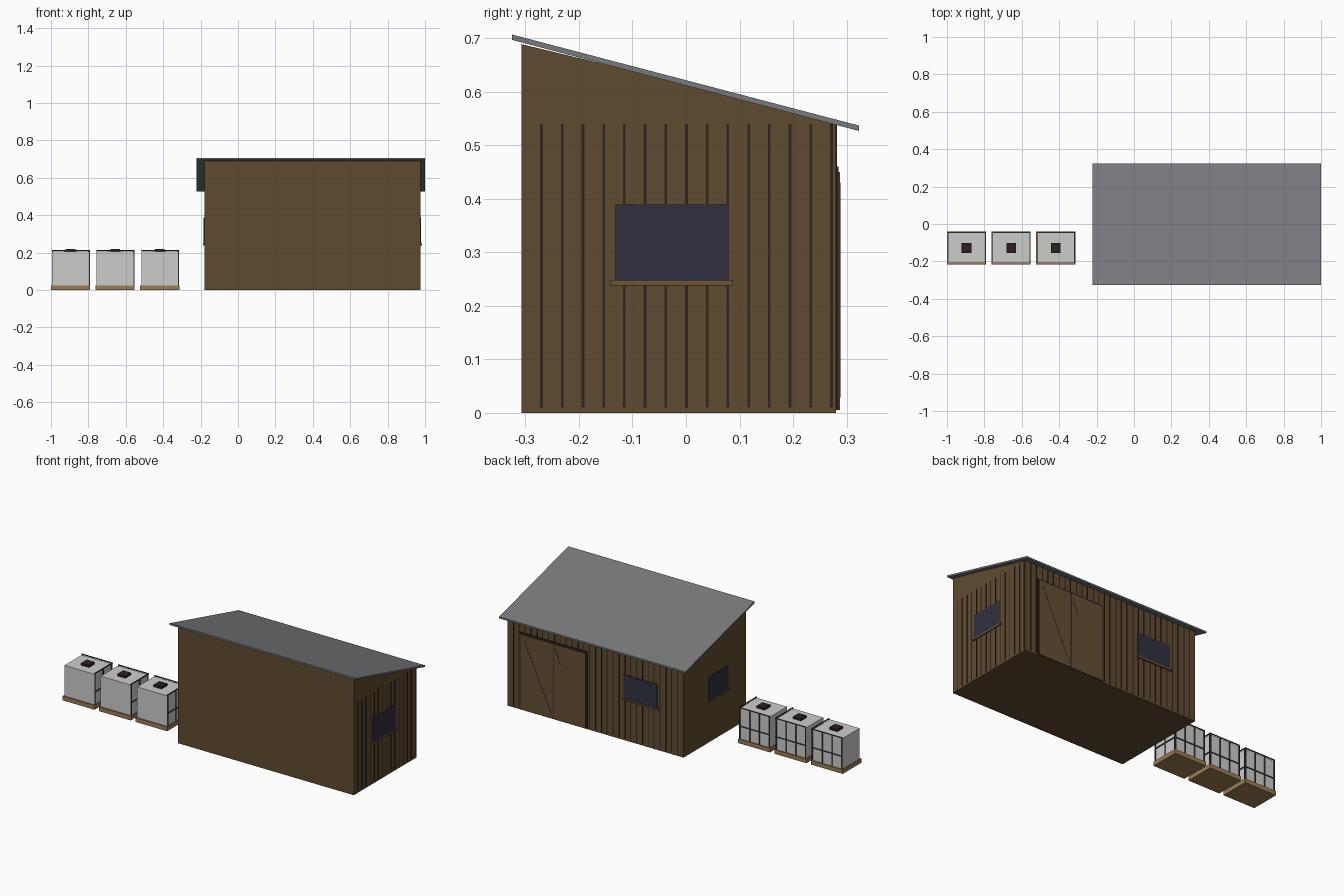
import bpy, bmesh, math

if "Cube" in bpy.data.objects:
    bpy.data.objects.remove(bpy.data.objects["Cube"])

def mat(name, r, g, b):
    m = bpy.data.materials.new(name)
    m.diffuse_color = (r, g, b, 1)
    m.use_nodes = True
    m.node_tree.nodes["Principled BSDF"].inputs["Base Color"].default_value = m.diffuse_color
    return m

WALL = mat("brown_timber", 0.115, 0.070, 0.028)
DOOR = mat("door_timber", 0.125, 0.078, 0.034)
GROOVE = mat("dark_batten", 0.026, 0.017, 0.015)
ROOF = mat("grey_metal_roof", 0.185, 0.195, 0.205)
GLASS = mat("dark_glass", 0.030, 0.030, 0.052)
SILL = mat("sill_timber", 0.150, 0.090, 0.034)
TANK = mat("white_plastic", 0.60, 0.61, 0.60)
CAGE = mat("cage_steel", 0.050, 0.054, 0.058)
PALLET = mat("pallet_timber", 0.33, 0.20, 0.085)
LID = mat("black_lid", 0.024, 0.014, 0.014)

def finish(name, bm, material):
    bmesh.ops.recalc_face_normals(bm, faces=bm.faces)
    me = bpy.data.meshes.new(name)
    bm.to_mesh(me)
    bm.free()
    me.materials.append(material)
    ob = bpy.data.objects.new(name, me)
    bpy.context.collection.objects.link(ob)
    return ob

def add_box(bm, x0, x1, y0, y1, z0, z1):
    vs = bmesh.ops.create_cube(bm, size=1)["verts"]
    for v in vs:
        v.co = (x0 if v.co.x < 0 else x1,
                y0 if v.co.y < 0 else y1,
                z0 if v.co.z < 0 else z1)

def boxes(name, material, items):
    bm = bmesh.new()
    for b in items:
        add_box(bm, *b)
    return finish(name, bm, material)

def prism_x(name, material, profile, x0, x1):
    """Extrude a (y, z) outline along x."""
    bm = bmesh.new()
    f = bm.faces.new([bm.verts.new((x0, y, z)) for y, z in profile])
    ext = bmesh.ops.extrude_face_region(bm, geom=[f])["geom"]
    for v in ext:
        if isinstance(v, bmesh.types.BMVert):
            v.co.x = x1
    return finish(name, bm, material)

X0, X1, Y0, Y1 = -0.18, 0.975, -0.307, 0.28

# Shed body and sloping roof sheet
prism_x("shed_walls", WALL, [(Y0, 0), (Y1, 0), (Y1, 0.547), (Y0, 0.689)], X0, X1)
prism_x("roof_sheet", ROOF, [(-0.325, 0.697), (0.323, 0.527), (0.323, 0.537), (-0.325, 0.707)], -0.222, 1.0)

# Dark battens on the right and back walls
boxes("right_battens", GROOVE,
      [(X1 - 0.002, X1 + 0.002, y - 0.0025, y + 0.0025, 0.01, 0.54)
       for y in [-0.27 + 0.0387 * i for i in range(15)]])
boxes("back_battens", GROOVE,
      [(x - 0.0025, x + 0.0025, Y1 - 0.002, Y1 + 0.002, 0.01, 0.54)
       for x in [X0 + 0.0385 * i for i in range(1, 30)]])

# Windows with sills: right, left, back
Z0, Z1, S0, S1 = 0.248, 0.389, 0.238, 0.248
boxes("window_panes", GLASS, [
    (X1 - 0.002, X1 + 0.004, -0.132, 0.079, Z0, Z1),
    (X0 - 0.004, X0 + 0.002, -0.135, 0.045, Z0, Z1),
    (-0.008, 0.21, Y1 - 0.002, Y1 + 0.004, Z0, Z1)])
boxes("window_sills", SILL, [
    (X1 - 0.002, X1 + 0.008, -0.142, 0.088, S0, S1),
    (X0 - 0.008, X0 + 0.002, -0.145, 0.055, S0, S1),
    (-0.018, 0.22, Y1 - 0.002, Y1 + 0.008, S0, S1)])

# Double door on the back, with dark surround
boxes("door_leaves", DOOR, [
    (0.672, 0.885, Y1 - 0.002, Y1 + 0.008, 0.005, 0.45),
    (0.457, 0.668, Y1 - 0.002, Y1 + 0.008, 0.005, 0.45)])
boxes("door_surround", GROOVE, [
    (0.45, 0.90, Y1 - 0.002, Y1 + 0.005, 0.45, 0.46),
    (0.45, 0.457, Y1 - 0.002, Y1 + 0.005, 0.005, 0.45),
    (0.885, 0.89, Y1 - 0.002, Y1 + 0.005, 0.005, 0.45),
    (0.668, 0.672, Y1 - 0.002, Y1 + 0.006, 0.005, 0.45)])

def brace(name, xa, za, xb, zb, w=0.004):
    L = math.hypot(xb - xa, zb - za)
    ob = boxes(name, GROOVE, [(-L / 2, L / 2, -0.001, 0.001, -w / 2, w / 2)])
    ob.location = ((xa + xb) / 2, Y1 + 0.0075, (za + zb) / 2)
    ob.rotation_euler.y = -math.atan2(zb - za, xb - xa)

# Thin diagonal braces on the door leaves
brace("door_brace_outer", 0.86, 0.42, 0.68, 0.03)
brace("door_brace_inner", 0.66, 0.43, 0.62, 0.33)

# Three caged liquid tanks on pallets
for i in range(3):
    x0 = -1.0 + 0.2385 * i
    x1 = x0 + 0.209
    y0, y1 = -0.216, -0.041
    n = "_%d" % (i + 1)
    tx0, tx1, ty0, ty1 = x0 + 0.006, x1 - 0.006, y0 + 0.008, y1 - 0.006
    boxes("pallet" + n, PALLET, [(x0, x1, y0, y1, 0, 0.025)])
    boxes("tank" + n, TANK, [(tx0, tx1, ty0, ty1, 0.025, 0.206)])
    cx, cy = (x0 + x1) / 2, (y0 + y1) / 2
    boxes("lid" + n, LID, [(cx - 0.026, cx + 0.026, cy - 0.027, cy + 0.027, 0.204, 0.219)])
    # Cage bars on the back and right faces
    t = 0.005
    bars = []
    for k in range(4):
        x = tx0 + (tx1 - tx0 - t) * k / 3
        bars.append((x, x + t, ty1, ty1 + t, 0.025, 0.212))
    for k in range(3):
        y = ty0 + (ty1 - ty0 - t) * k / 2
        bars.append((tx1, tx1 + t, y, y + t, 0.025, 0.212))
    for z in (0.098, 0.208):
        bars.append((tx0, tx1 + t, ty1, ty1 + t, z, z + t))
        bars.append((tx1, tx1 + t, ty0, ty1 + t, z, z + t))
    boxes("cage" + n, CAGE, bars)
